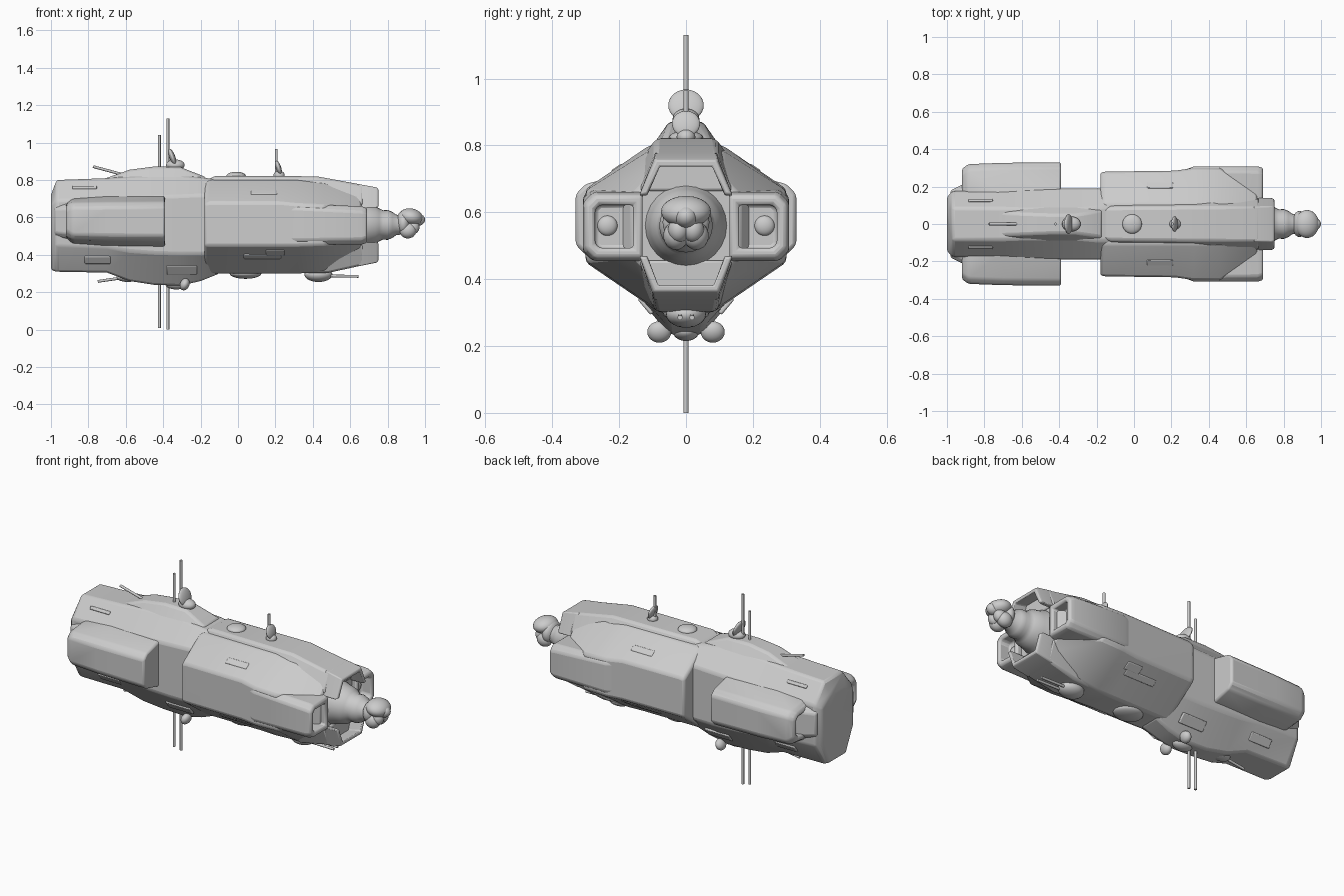
import bpy, bmesh, math
from mathutils import Vector

if "Cube" in bpy.data.objects:
    bpy.data.objects.remove(bpy.data.objects["Cube"])

def finish(ob, bevel=0.0, mirror=False):
    if mirror:
        m = ob.modifiers.new("mirror", 'MIRROR')
        m.use_axis = (False, True, False)
        m.mirror_object = centre
    if bevel:
        b = ob.modifiers.new("bevel", 'BEVEL')
        b.width, b.segments, b.limit_method = bevel, 2, 'ANGLE'
        b.angle_limit = math.radians(25)
    return ob

def loft(name, sections, bevel=0.012, mirror=False, recess=None, ends=(1,)):
    """Skin (y, z) outlines placed along x; optionally sink an opening in the end caps."""
    bm = bmesh.new()
    rings = [[bm.verts.new((x, y, z)) for y, z in pts] for x, pts in sections]
    n = len(rings[0])
    for a, b in zip(rings, rings[1:]):
        for i in range(n):
            j = (i + 1) % n
            bm.faces.new((a[i], a[j], b[j], b[i]))
    caps = {-1: bm.faces.new(rings[0][::-1]), 1: bm.faces.new(rings[-1])}
    bmesh.ops.recalc_face_normals(bm, faces=bm.faces[:])
    if recess:
        for e in ends:
            f = caps[e]
            bmesh.ops.inset_region(bm, faces=[f], thickness=recess[0], use_even_offset=True)
            f2 = bmesh.ops.extrude_discrete_faces(bm, faces=[f])["faces"][0]
            bmesh.ops.translate(bm, verts=f2.verts[:], vec=(-e * recess[1], 0, 0))
    me = bpy.data.meshes.new(name)
    bm.to_mesh(me)
    bm.free()
    ob = bpy.data.objects.new(name, me)
    bpy.context.collection.objects.link(ob)
    return finish(ob, bevel, mirror)

def hull(x, a, zt, w, z1, z2, b, zb):
    """Eight-sided hull section: top half width, top, side half width, shoulders, keel."""
    return x, [(a, zt), (w, z1), (w, z2), (b, zb), (-b, zb), (-w, z2), (-w, z1), (-a, zt)]

def ring(x, r, zc=0.56, n=24):
    return x, [(r * math.cos(2 * math.pi * i / n), zc + r * math.sin(2 * math.pi * i / n)) for i in range(n)]

def ball(name, loc, size, rot=(0, 0, 0), mirror=False):
    bpy.ops.mesh.primitive_uv_sphere_add(segments=24, ring_count=14, radius=1, location=loc, rotation=rot)
    ob = bpy.context.object
    ob.name, ob.scale = name, size
    return finish(ob, 0, mirror)

def rod(name, p, q, r, mirror=False):
    p, q = Vector(p), Vector(q)
    bpy.ops.mesh.primitive_cylinder_add(vertices=12, radius=r, depth=(q - p).length, location=(p + q) / 2)
    ob = bpy.context.object
    ob.name = name
    ob.rotation_euler = (q - p).to_track_quat('Z', 'Y').to_euler()
    return finish(ob, 0, mirror)

def panel(name, loc, size, tilt=0, mirror=True):
    bpy.ops.mesh.primitive_cube_add(size=1, location=loc, rotation=(math.radians(tilt), 0, 0))
    ob = bpy.context.object
    ob.name, ob.scale = name, size
    bpy.ops.object.transform_apply(location=False, rotation=False, scale=True)
    return finish(ob, 0.005, mirror)

centre = bpy.data.objects.new("mirror_centre", None)
centre.hide_render = True
bpy.context.collection.objects.link(centre)

# Rear and waist hull
loft("rear_hull", [
    hull(-1.0, .07, .72, .145, .67, .46, .08, .32),
    hull(-.97, .085, .80, .175, .69, .45, .09, .31),
    hull(-.70, .085, .81, .18, .70, .44, .085, .305),
    hull(-.58, .08, .82, .185, .705, .42, .065, .26),
    hull(-.45, .08, .825, .19, .71, .41, .052, .24),
    hull(-.31, .08, .825, .19, .715, .405, .052, .235),
    hull(-.20, .09, .815, .19, .72, .405, .055, .26),
    hull(-.10, .09, .80, .19, .72, .41, .06, .30)])

# Raised spine over the waist
def trap(x, a, z_out, b, z_in):
    return x, [(a, z_out), (b, z_in), (-b, z_in), (-a, z_out)]
loft("waist_spine", [trap(-.72, .06, .805, .08, .78), trap(-.58, .055, .855, .095, .79),
     trap(-.45, .05, .872, .10, .80), trap(-.31, .05, .87, .10, .80), trap(-.17, .07, .815, .10, .78)])

# Forward hull
loft("forward_hull", [
    hull(-.18, .11, .785, .275, .67, .45, .075, .31),
    hull(-.15, .11, .80, .28, .68, .45, .075, .30),
    hull(.22, .11, .80, .285, .68, .45, .075, .30),
    hull(.32, .11, .80, .30, .67, .45, .08, .30),
    hull(.46, .11, .785, .30, .665, .455, .09, .312),
    hull(.66, .10, .72, .16, .65, .47, .09, .40)])

# Top and bottom channels, each ending in a hood open towards the nose
loft("top_channel", [trap(-.17, .08, .80, .10, .74), trap(-.12, .085, .822, .125, .75),
     trap(.42, .09, .82, .14, .75), trap(.67, .093, .774, .14, .66)])
loft("bottom_channel", [trap(.20, .07, .305, .10, .36), trap(.48, .09, .303, .14, .40),
     trap(.67, .098, .345, .14, .46)])
def hood(x, a, z_out, b, z_in, t):
    s = math.copysign(t, z_out - z_in)
    return x, [(b, z_in), (a, z_out), (-a, z_out), (-b, z_in),
               (-b + t, z_in), (-a + t * .7, z_out - s), (a - t * .7, z_out - s), (b - t, z_in)]
loft("top_hood", [hood(.64, .092, .779, .14, .65, .024), hood(.735, .095, .762, .14, .65, .024),
     hood(.75, .09, .755, .135, .655, .018)], bevel=.005)
loft("bottom_hood", [hood(.64, .097, .338, .14, .47, .024), hood(.735, .10, .357, .14, .47, .024),
     hood(.75, .095, .364, .135, .465, .018)], bevel=.005)

# Side scoops beside the nose
def pod(x, y0, y1, zb, zt, c):
    return x, [(y0, zb), (y1 - c, zb), (y1, zb + c), (y1, zt - c), (y1 - c, zt), (y0, zt)]
loft("side_scoop", [pod(.22, .13, .27, .46, .67, .02), pod(.32, .13, .308, .455, .672, .025),
     pod(.66, .13, .308, .455, .66, .03), pod(.69, .13, .30, .465, .65, .03)],
     mirror=True, recess=(.028, .07))
ball("scoop_lamp", (.62, .235, .56), (.018, .03, .03), mirror=True)

# Rear side pods with gently sloped decks, open at the tail
def blended(x, y1, zb, zt, c, rise):
    return x, [(.14, zb - rise), (y1 - c, zb), (y1, zb + c), (y1, zt - c), (y1 - c, zt), (.14, zt + rise)]
loft("rear_side_pod", [blended(-.92, .295, .50, .665, .03, .01), blended(-.885, .32, .48, .68, .03, .025),
     blended(-.70, .327, .475, .683, .03, .035), blended(-.39, .33, .472, .685, .03, .04)],
     mirror=True, recess=(.025, .07), ends=(-1,))
loft("pod_tail_bracket", [pod(-.98, .12, .18, .50, .66, .02), pod(-.88, .12, .23, .48, .68, .03)],
     mirror=True, bevel=.008)

# Nose neck and head
loft("nose_neck", [ring(.56, .15), ring(.65, .125), ring(.70, .11), ring(.735, .102), ring(.755, .088),
     ring(.775, .078), ring(.80, .08), ring(.825, .07), ring(.845, .055), ring(.88, .05)], bevel=0)
ball("head_base", (.885, 0, .57), (.04, .07, .065))
ball("head_crown", (.925, 0, .602), (.065, .075, .046), (0, .2, 0))
ball("head_brow", (.957, 0, .588), (.043, .035, .034))
ball("head_jaw", (.91, .03, .53), (.045, .038, .042), (0, -.3, 0), mirror=True)
ball("head_chin", (.935, .022, .548), (.035, .032, .038), mirror=True)

# Mast antennas
for x, z0, z1 in ((-.42, .85, 1.04), (-.375, .85, 1.13), (.205, .80, .965), (-.42, .27, .01), (-.375, .27, 0)):
    rod("mast_antenna", (x, 0, z0), (x, 0, z1), .0075)

# Dishes and their pedestals
ball("upper_dish", (-.35, 0, .92), (.016, .053, .05), (0, -.35, 0))
ball("upper_dish_base", (-.335, 0, .88), (.05, .04, .03))
ball("forward_dish", (.217, 0, .865), (.014, .042, .04), (0, -.3, 0))
ball("forward_dish_base", (.22, 0, .825), (.03, .028, .025))
ball("lower_dish", (-.285, .08, .242), (.025, .036, .033), (0, .4, 0), mirror=True)
rod("lower_dish_arm", (-.29, .03, .27), (-.285, .075, .245), .012, mirror=True)
ball("lower_sensor", (-.33, 0, .245), (.06, .04, .03))

# Domes and gun turrets
ball("top_dome", (-.01, 0, .822), (.052, .052, .022))
ball("belly_dome", (.04, 0, .30), (.085, .07, .028))
ball("belly_turret", (.43, 0, .295), (.075, .06, .04))
rod("turret_gun", (.45, .018, .288), (.645, .018, .285), .0075, mirror=True)
rod("tail_gun_top", (-.60, 0, .825), (-.775, 0, .872), .0075)
rod("tail_gun_bottom", (-.58, 0, .283), (-.75, 0, .258), .0075)
ball("tail_gun_bottom_mount", (-.59, 0, .28), (.06, .04, .025))

# Raised hull panels
panel("upper_slope_panel", (.14, .205, .731), (.14, .04, .012), -35)
panel("lower_slope_panel", (.13, .20, .396), (.20, .04, .018), 36)
panel("lower_slope_block", (.20, .23, .417), (.10, .05, .018), 36)
panel("waist_lower_panel", (-.30, .12, .32), (.16, .06, .014), 50)
panel("rear_lower_panel", (-.75, .132, .374), (.14, .05, .012), 54)
panel("rear_upper_panel", (-.82, .125, .76), (.13, .02, .012), -48)

# Smooth shading with crisp edges
bpy.ops.object.select_all(action='DESELECT')
for ob in bpy.data.objects:
    if ob.type == 'MESH':
        ob.select_set(True)
        bpy.context.view_layer.objects.active = ob
bpy.ops.object.shade_smooth_by_angle(angle=math.radians(35))
